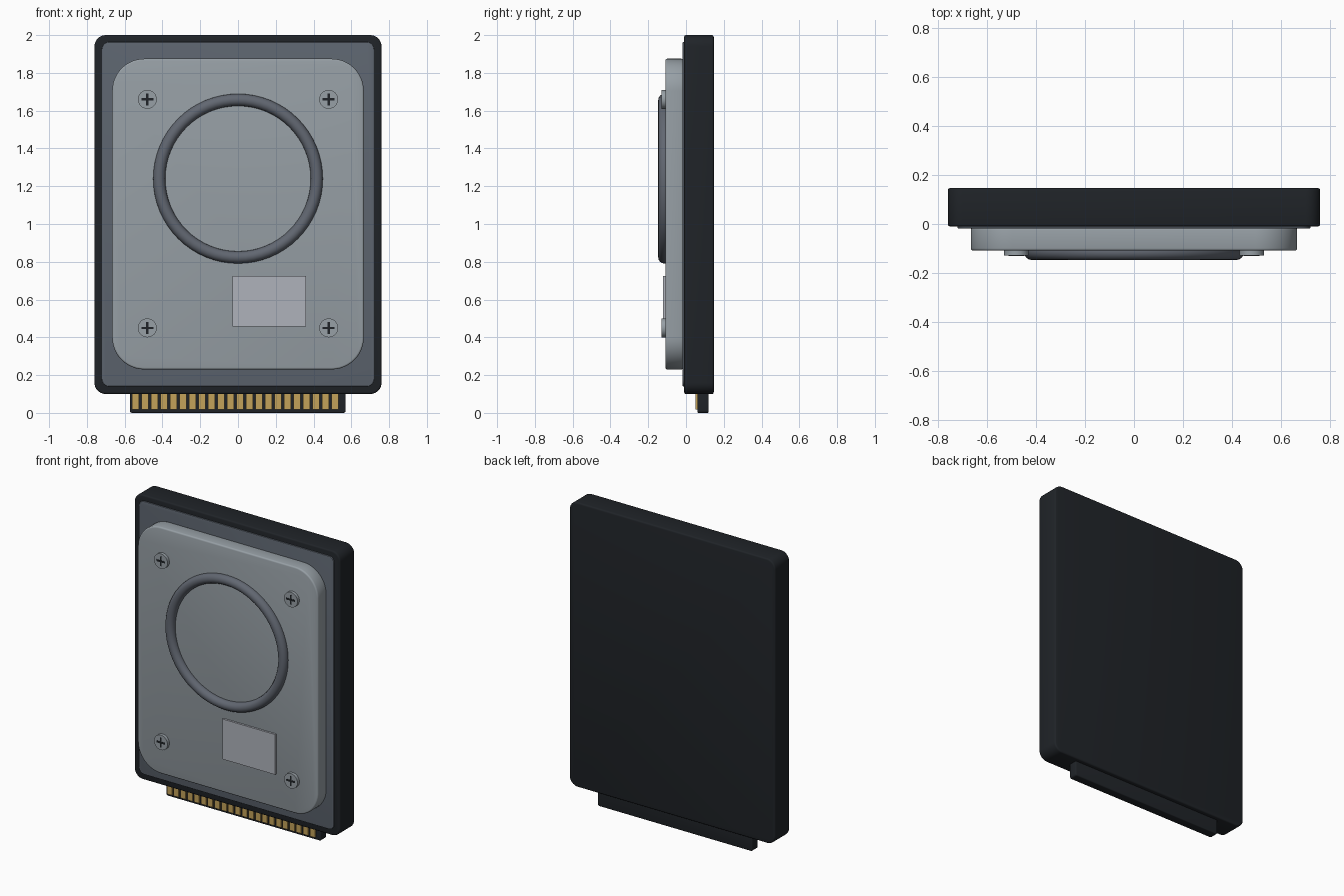
import bpy, bmesh, math
from mathutils import Matrix

if "Cube" in bpy.data.objects:
    bpy.data.objects.remove(bpy.data.objects["Cube"])


def material(name, rgb):
    m = bpy.data.materials.new(name)
    m.diffuse_color = (*rgb, 1)
    m.use_nodes = True
    m.node_tree.nodes["Principled BSDF"].inputs["Base Color"].default_value = m.diffuse_color
    return m


BLACK = material("black_plastic", (0.014, 0.017, 0.021))
SLATE = material("slate_metal", (0.11, 0.13, 0.16))
SILVER = material("silver_metal", (0.31, 0.35, 0.38))
RING = material("ring_metal", (0.12, 0.135, 0.165))
LABEL = material("pale_label", (0.43, 0.45, 0.50))
GOLD = material("gold_contact", (0.55, 0.36, 0.10))


def finish(bm, name, mat):
    bmesh.ops.recalc_face_normals(bm, faces=bm.faces)
    mesh = bpy.data.meshes.new(name)
    bm.to_mesh(mesh)
    bm.free()
    mesh.materials.append(mat)
    ob = bpy.data.objects.new(name, mesh)
    bpy.context.collection.objects.link(ob)
    bpy.ops.object.select_all(action='DESELECT')
    ob.select_set(True)
    bpy.context.view_layer.objects.active = ob
    bpy.ops.object.shade_smooth_by_angle(angle=math.radians(35))
    return ob


def slab(name, mat, x, y, z, radius=0.0, edge=0.0, steps=8):
    """Rounded rectangle in the xz plane, extruded along y, with softened rims."""
    bm = bmesh.new()
    pts = []
    if radius:
        corners = [(x[1], z[1], 0), (x[0], z[1], 90), (x[0], z[0], 180), (x[1], z[0], 270)]
        for cx, cz, start in corners:
            sx = 1 if cx == x[1] else -1
            sz = 1 if cz == z[1] else -1
            for i in range(steps + 1):
                a = math.radians(start + 90 * i / steps)
                pts.append((cx - sx * radius + radius * math.cos(a),
                            cz - sz * radius + radius * math.sin(a)))
    else:
        pts = [(x[1], z[1]), (x[0], z[1]), (x[0], z[0]), (x[1], z[0])]
    face = bm.faces.new([bm.verts.new((px, y[0], pz)) for px, pz in pts])
    out = bmesh.ops.extrude_face_region(bm, geom=[face])
    for v in out["geom"]:
        if isinstance(v, bmesh.types.BMVert):
            v.co.y = y[1]
    bmesh.ops.recalc_face_normals(bm, faces=bm.faces)
    if edge:
        rims = [e for e in bm.edges if abs(e.verts[0].co.y - e.verts[1].co.y) < 1e-6]
        bmesh.ops.bevel(bm, geom=rims, offset=edge, segments=3, profile=0.5, affect='EDGES')
    return finish(bm, name, mat)


# Casing, front plate and raised cover
slab("casing", BLACK, (-0.76, 0.76), (-0.01, 0.147), (0.10, 2.0), 0.06, 0.01)
slab("front_plate", SLATE, (-0.72, 0.72), (-0.018, 0.02), (0.14, 1.963), 0.04, 0.003)
slab("raised_cover", SILVER, (-0.666, 0.666), (-0.109, -0.014), (0.23, 1.875), 0.17, 0.01, 12)
slab("label", LABEL, (-0.03, 0.36), (-0.122, -0.10), (0.457, 0.725))

# Round ridge on the cover
bm = bmesh.new()
N, M = 64, 16
rings = []
for i in range(N):
    a = 2 * math.pi * i / N
    row = []
    for j in range(M):
        b = 2 * math.pi * j / M
        r = 0.417 + 0.032 * math.cos(b)
        row.append(bm.verts.new((r * math.cos(a), -0.115 + 0.032 * math.sin(b),
                                 1.24 + r * math.sin(a))))
    rings.append(row)
for i in range(N):
    p, q = rings[i], rings[(i + 1) % N]
    for j in range(M):
        k = (j + 1) % M
        bm.faces.new((p[j], q[j], q[k], p[k]))
finish(bm, "round_ridge", RING)

# Corner screws with cross slots
for sx, side in ((-1, "left"), (1, "right")):
    for cz, level in ((1.66, "upper"), (0.45, "lower")):
        cx = sx * 0.48
        bm = bmesh.new()
        bmesh.ops.create_cone(bm, cap_ends=True, segments=32, radius1=0.05, radius2=0.05,
                              depth=0.03,
                              matrix=Matrix.Translation((cx, -0.114, cz))
                              @ Matrix.Rotation(math.pi / 2, 4, 'X'))
        finish(bm, f"screw_{level}_{side}", SILVER)
        for label, w, h in (("across", 0.032, 0.006), ("upright", 0.006, 0.032)):
            slab(f"screw_slot_{label}_{level}_{side}", BLACK, (cx - w, cx + w),
                 (-0.131, -0.12), (cz - h, cz + h))

# Edge connector with a row of gold contacts
slab("connector_tongue", BLACK, (-0.573, 0.57), (0.06, 0.12), (0.0, 0.13), 0.012, 0.006, 4)
for i in range(22):
    c = -0.542 + i * 0.0503
    slab(f"contact_{i + 1:02d}", GOLD, (c - 0.0185, c + 0.0185), (0.05, 0.07), (0.017, 0.115))
